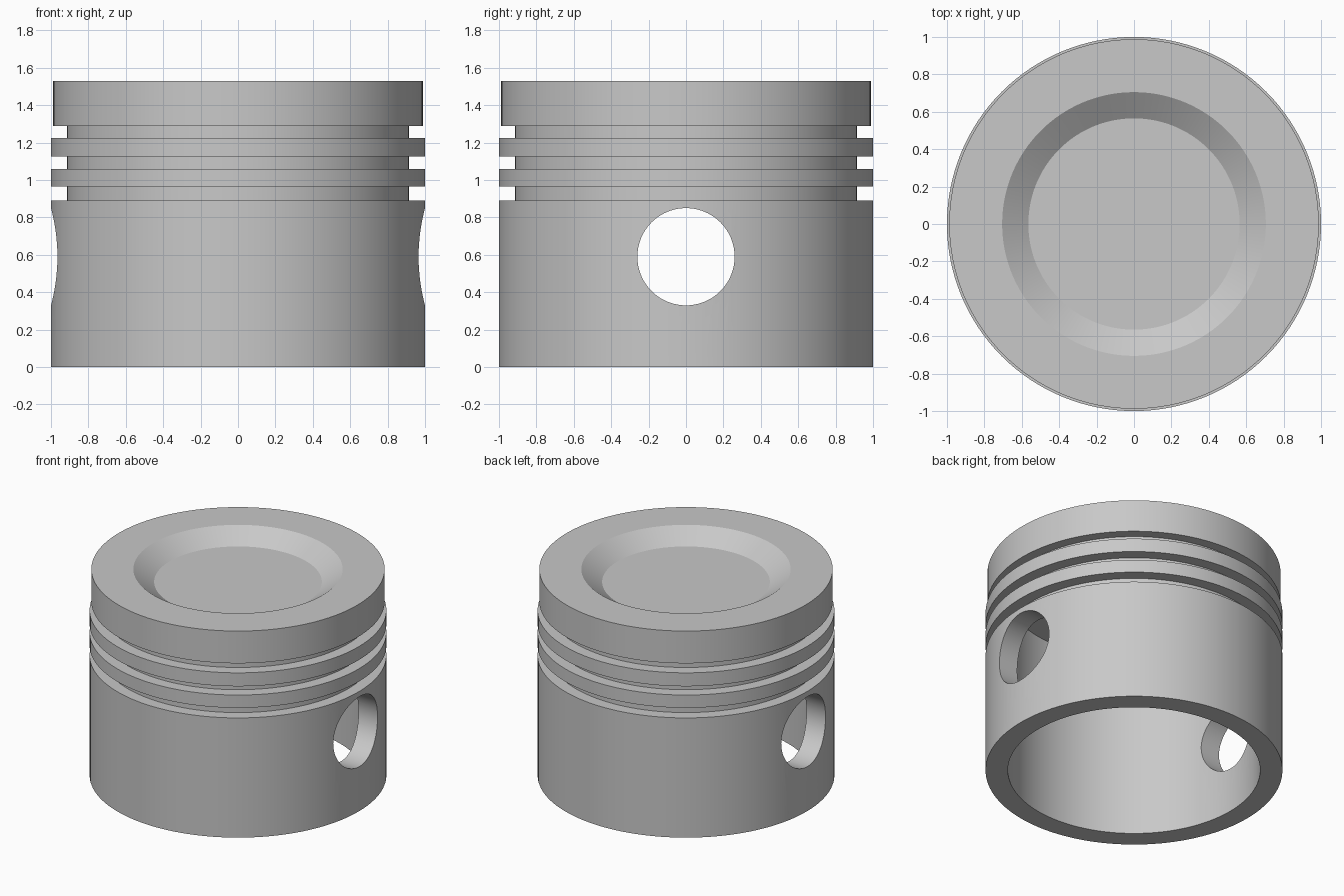
import bpy
import bmesh
import math

cube = bpy.data.objects.get("Cube")
if cube:
    bpy.data.objects.remove(cube, do_unlink=True)

SEGMENTS = 128

# Single bare metal colour
metal = bpy.data.materials.new("grey metal")
metal.use_nodes = True
metal.diffuse_color = (0.58, 0.58, 0.58, 1)
metal.node_tree.nodes["Principled BSDF"].inputs["Base Color"].default_value = (0.58, 0.58, 0.58, 1)


def lathe(name, profile):
    """Spin a closed (radius, z) profile around the z axis."""
    bm = bmesh.new()
    verts = [bm.verts.new((r, 0, z)) for r, z in profile]
    edges = [bm.edges.new(pair) for pair in zip(verts, verts[1:])]
    bmesh.ops.spin(bm, geom=verts + edges, cent=(0, 0, 0), axis=(0, 0, 1),
                   angle=math.tau, steps=SEGMENTS, use_duplicate=False)
    bmesh.ops.remove_doubles(bm, verts=bm.verts, dist=0.0001)
    bmesh.ops.recalc_face_normals(bm, faces=bm.faces)
    mesh = bpy.data.meshes.new(name)
    bm.to_mesh(mesh)
    bm.free()
    obj = bpy.data.objects.new(name, mesh)
    bpy.context.collection.objects.link(obj)
    mesh.materials.append(metal)
    return obj


# Section: hollow underside, skirt, three ring grooves, crown, dished top
BORE, CEILING, TOP = 0.85, 1.36, 1.53
GROOVE, CROWN = 0.915, 0.988
profile = [(0, CEILING), (BORE, CEILING), (BORE, 0), (1, 0)]
for low, high in [(0.89, 0.965), (1.06, 1.125), (1.225, 1.29)]:
    upper_land = CROWN if high > 1.25 else 1
    profile += [(1, low), (GROOVE, low), (GROOVE, high), (upper_land, high)]
profile += [(CROWN, TOP), (0.705, TOP), (0.565, 1.435), (0, 1.435)]
piston = lathe("piston_body", profile)

# Cross hole for the pin, through both walls along x
bpy.ops.mesh.primitive_cylinder_add(vertices=96, radius=0.26, depth=3,
                                    location=(0, 0, 0.59),
                                    rotation=(0, math.pi / 2, 0))
cutter = bpy.context.object
cutter.name = "pin_hole_cutter"
cutter.data.materials.append(metal)

hole = piston.modifiers.new("pin_hole", "BOOLEAN")
hole.operation = "DIFFERENCE"
hole.solver = "EXACT"
hole.object = cutter

bpy.ops.object.select_all(action="DESELECT")
piston.select_set(True)
bpy.context.view_layer.objects.active = piston
bpy.ops.object.modifier_apply(modifier=hole.name)
bpy.data.objects.remove(cutter, do_unlink=True)
bpy.ops.object.shade_smooth_by_angle(angle=math.radians(25))
